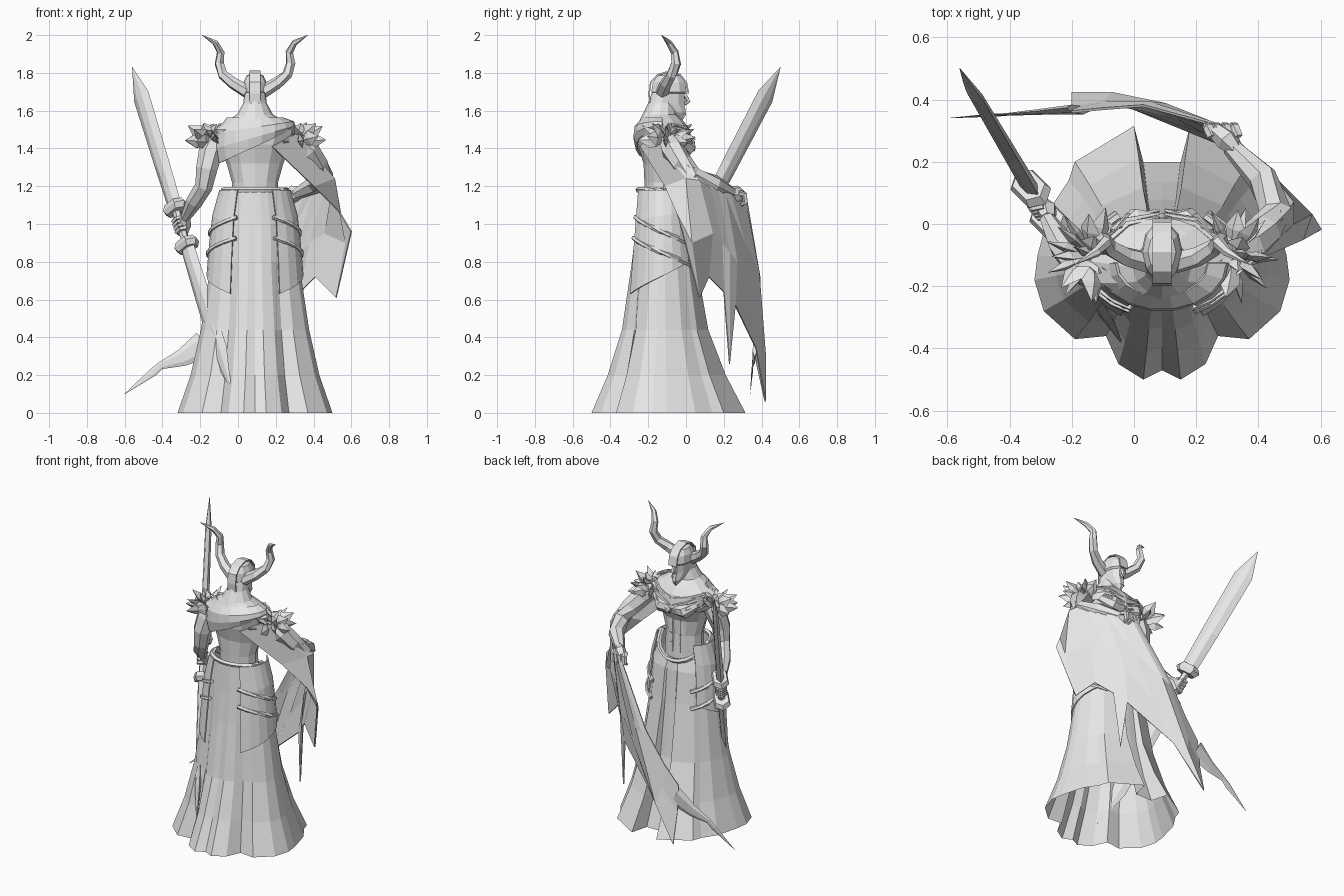
import bpy, bmesh, math, random
from mathutils import Vector as V

random.seed(4)
cube = bpy.data.objects.get("Cube")
if cube:
    bpy.data.objects.remove(cube, do_unlink=True)

stone = bpy.data.materials.new("pale_grey")
stone.use_nodes = True
stone.diffuse_color = (0.8, 0.8, 0.8, 1)
stone.node_tree.nodes["Principled BSDF"].inputs["Base Color"].default_value = (0.8, 0.8, 0.8, 1)
CX = 0.09


def loft(name, rings, closed=True, caps=True, thick=0):
    """Skin a list of equally long point rows."""
    bm = bmesh.new()
    rows = [[bm.verts.new(p) for p in r] for r in rings]
    n = len(rows[0])
    for a, b in zip(rows, rows[1:]):
        for i in range(n if closed else n - 1):
            j = (i + 1) % n
            bm.faces.new((a[i], a[j], b[j], b[i]))
    if closed and caps:
        bm.faces.new(rows[0])
        bm.faces.new(rows[-1])
    bmesh.ops.remove_doubles(bm, verts=bm.verts, dist=0.0005)
    bmesh.ops.recalc_face_normals(bm, faces=bm.faces)
    mesh = bpy.data.meshes.new(name)
    bm.to_mesh(mesh)
    bm.free()
    mesh.materials.append(stone)
    ob = bpy.data.objects.new(name, mesh)
    bpy.context.collection.objects.link(ob)
    if thick:
        mod = ob.modifiers.new("thickness", 'SOLIDIFY')
        mod.thickness = thick
        mod.offset = 0
    return ob


def tube(name, pts, radii, sides=7, flat=1.0):
    """Tapered limb along a path; flat squashes it in one direction."""
    pts = [V(p) for p in pts]
    rings = []
    for i, p in enumerate(pts):
        t = (pts[min(i + 1, len(pts) - 1)] - pts[max(i - 1, 0)]).normalized()
        u = t.cross(V((0.3, 0.9, 0.1))).normalized()
        w = t.cross(u)
        rings.append([p + radii[i] * (math.cos(a) * u + flat * math.sin(a) * w)
                      for a in (math.tau * k / sides for k in range(sides))])
    return loft(name, rings)


def body(name, rows, sides=12):
    """Stack of ellipses: z, centre y, half width, half depth."""
    return loft(name, [[V((CX + rx * math.cos(a), cy + ry * math.sin(a), z))
                        for a in (math.tau * k / sides for k in range(sides))]
                       for z, cy, rx, ry in rows])


# Pleated skirt, lofted from a waist ellipse to a folded hem
half = [(0, -.47), (.06, -.5), (.14, -.45), (.18, -.36), (.28, -.37), (.38, -.28), (.41, -.18),
        (.4, -.1), (.36, .05), (.3, .14), (.28, .2), (.09, .315), (.06, .2), (0, .2)]
hem = half + [(-x, y) for x, y in reversed(half[1:-1])]
rows = []
for z, fx, fy in [(1.18, 0, 0), (1.0, .24, .06), (.8, .28, .15), (.44, .5, .36), (.2, .72, .66), (0, 1, 1)]:
    row = []
    for x, y in hem:
        a = math.atan2(y + .12, x)
        ex, ey = .165 * math.cos(a), -.12 + .13 * math.sin(a)
        dip = .12 * max(0, math.sin(a)) if z > 1.1 else 0
        row.append(V((CX + ex + (x - ex) * fx, ey + (y - ey) * fy, z - dip)))
    rows.append(row)
loft("skirt", rows, caps=False)
# Belt following the dipping waist
tube("belt", [(CX + .168 * math.cos(a), -.12 + .133 * math.sin(a), 1.18 - .12 * max(0, math.sin(a)))
              for a in (math.tau * k / 24 for k in range(25))], [.015] * 25, 5)

# Hip plates and the ropes around them
def hip(s, deg, z):
    f = (1.18 - z) / .55
    a = math.radians(deg)
    return V((CX + s * (.185 + .075 * f ** .5) * math.cos(a), -.12 + (.15 + .05 * f) * math.sin(a), z))

for s, side in ((-1, "right"), (1, "left")):
    degs = range(-60, 50, 15)
    loft(f"hip_plate_{side}", [[hip(s, d, 1.18 - f * (.55 - .17 * (d + 60) / 105)) for d in degs]
                               for f in (0, .3, .65, 1)], closed=False, thick=.008)
    for i, top in enumerate((1.03, .92)):
        pts = [hip(s * 1.02, d, top - .13 * (d + 60) / 105) for d in range(-65, 56, 15)]
        tube(f"hip_rope_{side}_{i}", pts, [.013] * len(pts), 5)

# Torso, neck and head
body("torso", [(1.0, -.11, .13, .1), (1.22, -.12, .122, .1), (1.32, -.12, .15, .105), (1.42, -.11, .19, .145),
               (1.5, -.12, .23, .14), (1.54, -.13, .16, .12), (1.58, -.14, .095, .09),
               (1.64, -.13, .062, .07), (1.7, -.11, .056, .07)])
body("head", [(1.555, -.025, .008, .01), (1.59, -.045, .036, .045), (1.64, -.09, .052, .085), (1.69, -.09, .056, .088),
              (1.7, -.09, .066, .098), (1.75, -.09, .062, .09), (1.785, -.09, .045, .065), (1.8, -.09, .018, .025)], 10)
tube("nose", [(CX, -.015, 1.7), (CX, .002, 1.67), (CX, .012, 1.65), (CX, -.01, 1.635)], [.01, .012, .014, .01], 5)
tube("beard", [(CX, -.02, 1.61), (CX, -.015, 1.58), (CX, -.025, 1.54)], [.02, .018, .002], 5)
# Broad helmet crest running over the head
crest = [(.013, 1.69), (.002, 1.75), (-.03, 1.79), (-.09, 1.808), (-.15, 1.79), (-.187, 1.75), (-.195, 1.69), (-.19, 1.64)]
loft("helmet_crest", [[V((CX + dx, y, z)) for dx in (-.03, 0, .03)] for y, z in crest], closed=False, thick=.008)
# Chest muscles and abdominal blocks
for s in (-1, 1):
    tube("chest_muscle", [(CX + s * .01, .0, 1.4), (CX + s * .08, .005, 1.41), (CX + s * .15, -.04, 1.45)],
         [.035, .05, .03], 7)
    for z in (1.13, 1.19, 1.25, 1.31):
        tube("abdominal", [(CX + s * .028, -.04, z + .03), (CX + s * .03, -.038, z - .025)], [.027, .027], 6, .8)
    # Bands sweeping from shoulder to breastbone
    for k in range(3):
        tube("chest_band", [(CX + s * .19, -.07, 1.525 - .02 * k), (CX + s * .11, .0 + .012 * k, 1.505 - .035 * k),
                            (CX + s * .01, .02 + .012 * k, 1.48 - .045 * k)], [.009, .012, .006], 5)

    # Horns
    tube("horn", [(CX + s * x, y, z) for x, y, z in
                  [(.04, -.125, 1.7), (.115, -.105, 1.745), (.17, -.075, 1.79), (.189, -.052, 1.85),
                   (.182, -.06, 1.91), (.21, -.09, 1.96), (.28, -.13, 2.0)]],
         [.036, .032, .028, .026, .021, .016, .001], 6)

    # Feathered shoulder clusters
    base = V((CX + s * .225, -.1, 1.44))
    for count, lift, size in ((9, 5, .145), (8, 28, .145), (5, 55, .1)):
        for k in range(count):
            a = math.tau * (k + random.uniform(-.2, .2)) / count
            e = math.radians(lift + random.uniform(-8, 8))
            d = V((math.cos(a) * math.cos(e) * .95, math.sin(a) * math.cos(e), math.sin(e)))
            tube("shoulder_feather", [base + d * size * f for f in (.2, .65, 1.1)], [.025, .04, .001], 4, .4)

# Cowl across the back
loft("back_cowl", [[V((CX + r * 1.4 * math.cos(a), -.125 + r * math.sin(a), z + .03 * math.cos(a) * k))
                    for a in (math.radians(d) for d in range(180, 361, 20))]
                   for k, (r, z) in enumerate([(.105, 1.56), (.145, 1.51), (.15, 1.46), (.138, 1.41)])],
     closed=False, thick=.01)

# Arms
tube("sword_arm", [(-.1, -.1, 1.47), (-.145, -.12, 1.38), (-.165, -.14, 1.29), (-.18, -.13, 1.2),
                   (-.23, -.07, 1.12), (-.28, .02, 1.03)], [.055, .066, .058, .048, .045, .025])
tube("cloak_arm", [(.29, -.1, 1.46), (.37, -.07, 1.39), (.42, -.02, 1.32), (.455, .04, 1.25),
                   (.41, .15, 1.21), (.31, .25, 1.16)], [.055, .064, .058, .053, .05, .03])

# Double-bladed sword
tip, end = V((-.56, .5, 1.83)), V((-.035, -.39, .12))
axis = (end - tip).normalized()
wide = axis.cross(V((1, 1, 0))).normalized()
deep = axis.cross(wide)
L = (end - tip).length

def section(f, w, d, inner=.35):
    c = tip + axis * L * f
    return [c + wide * w * u + deep * d * v for u, v in
            ((1, 0), (inner, 1), (-inner, 1), (-1, 0), (-inner, -1), (inner, -1))]

loft("upper_blade", [section(*r) for r in ((0, .001, .001), (.09, .06, .016), (.3, .056, .02), (.44, .05, .023))])
loft("lower_blade", [section(*r) for r in ((.55, .05, .023), (.7, .056, .02), (.88, .06, .016), (1, .001, .001))])
loft("sword_handle", [section(f, .022, .02, .5) for f in (.43, .56)])
for f in (.435, .55):
    loft("sword_guard", [section(f - .014, .06, .04, .6), section(f, .08, .048, .6), section(f + .014, .06, .04, .6)])

# Hands: a palm with curled fingers
grip = tip + axis * L * .49
tube("sword_palm", [(-.275, .02, 1.04), grip + V((.02, -.015, .01)), grip + V((.01, 0, -.04))], [.026, .038, .028], 6, .8)
for k in range(4):
    c = grip + axis * (k - 1.5) * .022
    tube("sword_finger", [c + .032 * (math.cos(a) * wide + math.sin(a) * deep)
                          for a in (0, 1.1, 2.2, 3.3, 4.4)], [.013] * 4 + [.008], 5)
tube("cloak_palm", [(.33, .235, 1.17), (.3, .27, 1.16), (.265, .3, 1.14)], [.03, .047, .036], 6, .8)
for k in range(4):
    c = V((.24 + .028 * k, .29, 1.135))
    tube("cloak_finger", [c + V((.01, -.01, .03)), c + V((0, .02, .02)), c + V((-.005, .025, -.02)),
                          c + V((-.005, 0, -.035))], [.016, .017, .015, .009], 5)

# Cloak hung over the arm, ending in ragged points
cloak = [[(.18, -.24, 1.41), (.4, -.11, 1.2), (.54, -.05, 1.06), (.6, -.02, .96)],
         [(.31, -.18, 1.48), (.51, 0, 1.24), (.57, .03, .9), (.52, .07, .61)],
         [(.4, -.1, 1.45), (.51, .07, 1.23), (.46, .14, .95), (.41, .12, .72)],
         [(.46, .02, 1.32), (.46, .13, 1.19), (.38, .19, .9), (.33, .2, .64)],
         [(.47, .04, 1.3), (.43, .17, 1.18), (.33, .23, .85), (.3, .23, .26)],
         [(.44, .11, 1.23), (.39, .21, 1.15), (.3, .27, .8), (.27, .26, .57)],
         [(.37, .23, 1.19), (.25, .31, .9), (.14, .34, .6), (.0, .37, .34)],
         [(.29, .31, 1.14), (.1, .385, .75), (-.07, .42, .3), (-.2, .42, .06)],
         [(.27, .32, 1.13), (.05, .39, .72), (-.1, .39, .4), (-.2, .375, .26)],
         [(.25, .32, 1.13), (.03, .38, .75), (-.1, .37, .55), (-.2, .36, .43)]]
loft("cloak", [[V(p) for p in col] for col in cloak], closed=False, thick=.008)
# Long trailing corner of the cloak
tube("cloak_corner", [(-.18, .368, .36), (-.3, .36, .29), (-.41, .352, .25), (-.45, .35, .215), (-.6, .34, .1)],
     [.075, .045, .02, .022, .001], 6, .2)
